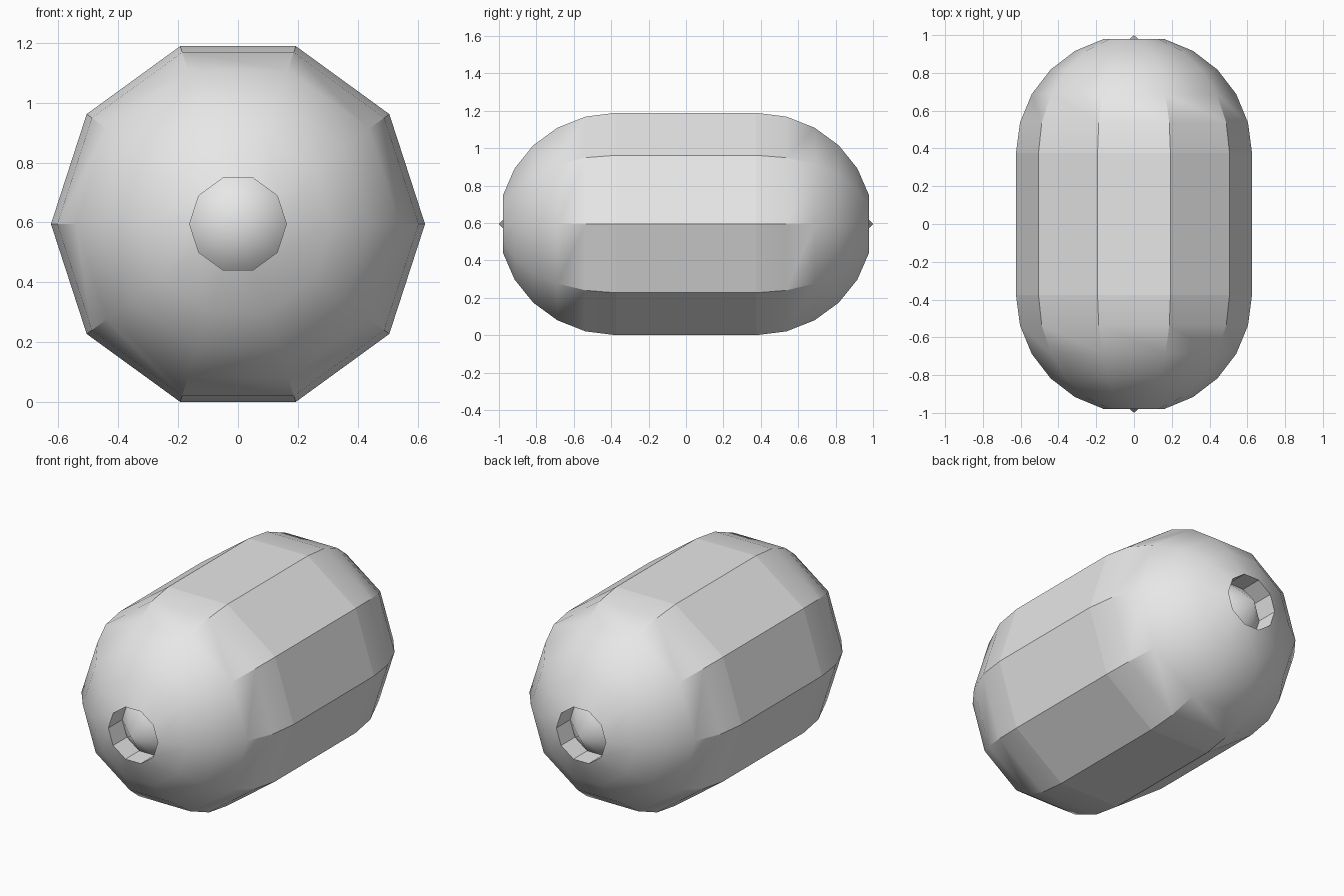
import bpy
import math

# Remove the default cube only
cube = bpy.data.objects.get("Cube")
if cube:
    bpy.data.objects.remove(cube, do_unlink=True)

SIDES = 10
RADIUS = 0.625        # capsule radius
HALF = 0.375          # half length of the straight barrel
STEPS = 6             # rings from the barrel edge to each pole
RECESS = 0.15         # depth of the end recess below the spike tip
CENTRE_Z = RADIUS * math.sin(math.radians(72))

grey = bpy.data.materials.new("plain grey")
grey.use_nodes = True
colour = (0.8, 0.8, 0.8, 1)
grey.diffuse_color = colour
grey.node_tree.nodes["Principled BSDF"].inputs["Base Color"].default_value = colour

# Half profile (distance along axis, radius): recess floor, then dome out to barrel
half = []
for k in range(STEPS - 1, -1, -1):
    a = math.pi / 2 * k / STEPS
    half.append((HALF + RADIUS * math.sin(a), RADIUS * math.cos(a)))
tip = HALF + RADIUS
half.insert(0, (tip - RECESS, half[0][1]))
profile = [(-y, r) for y, r in half] + half[::-1]

# Lathe the profile around the y axis
verts = []
for y, r in profile:
    for i in range(SIDES):
        a = 2 * math.pi * i / SIDES
        verts.append((r * math.cos(a), y, CENTRE_Z + r * math.sin(a)))
front_tip = len(verts)
verts += [(0, -tip, CENTRE_Z), (0, tip, CENTRE_Z)]

faces = []
last = (len(profile) - 1) * SIDES
for i in range(SIDES):
    j = (i + 1) % SIDES
    for ring in range(len(profile) - 1):
        b = ring * SIDES
        faces.append((b + i, b + SIDES + i, b + SIDES + j, b + j))
    # Spikes that rise out of the end recesses
    faces.append((front_tip, i, j))
    faces.append((front_tip + 1, last + j, last + i))

mesh = bpy.data.meshes.new("capsule_body")
mesh.from_pydata(verts, [], faces)
mesh.materials.append(grey)
body = bpy.data.objects.new("capsule_body", mesh)
bpy.context.collection.objects.link(body)

# Smooth domes, flat barrel panels
bpy.ops.object.select_all(action="DESELECT")
body.select_set(True)
bpy.context.view_layer.objects.active = body
bpy.ops.object.shade_smooth_by_angle(angle=math.radians(30))
for face in mesh.polygons:
    if abs(face.center.y) < 0.01:
        face.use_smooth = False
